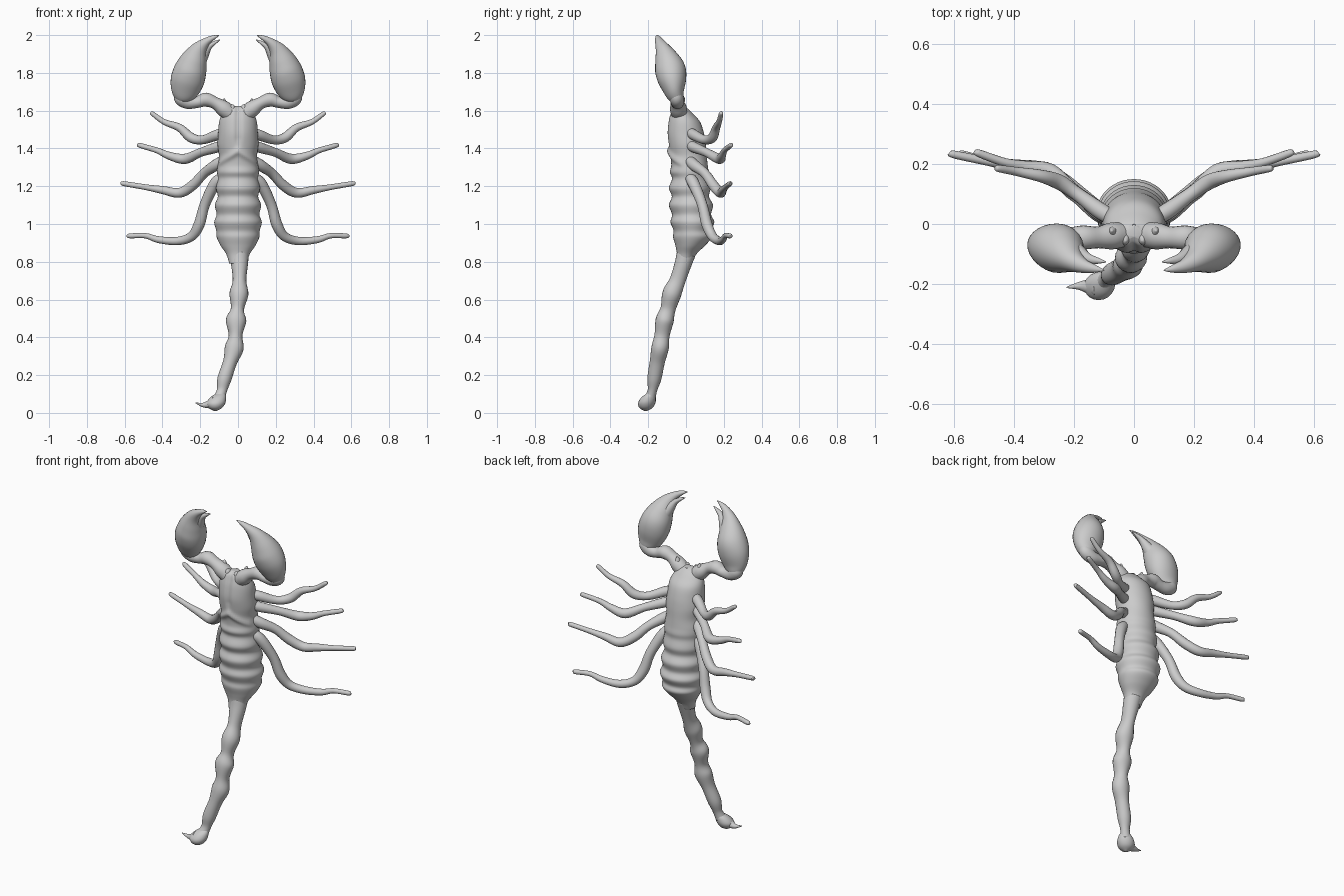
import bpy, bmesh, math
from mathutils import Vector


def catmull(rows, steps):
    """Smoothly interpolate rows of (x, y, z, radius a, radius b)."""
    out = []
    for i in range(len(rows) - 1):
        p0, p1, p2 = rows[max(i - 1, 0)], rows[i], rows[i + 1]
        p3 = rows[min(i + 2, len(rows) - 1)]
        for s in range(steps):
            t = s / steps
            out.append([0.5 * (2 * b + (c - a) * t + (2 * a - 5 * b + 4 * c - d) * t * t
                               + (3 * b - a - 3 * c + d) * t ** 3)
                        for a, b, c, d in zip(p0, p1, p2, p3)])
    out.append(list(rows[-1]))
    return out


def loft(name, rows, sides=20, steps=5, side=1, level=False, shape=None):
    """Elliptical tube along a path; side=-1 mirrors it; level keeps rings flat."""
    pts = catmull(rows, steps)
    pos = [Vector((p[0] * side, p[1], p[2])) for p in pts]
    bm = bmesh.new()
    rings = []
    for i, p in enumerate(pts):
        t = pos[min(i + 1, len(pos) - 1)] - pos[max(i - 1, 0)]
        if level:
            t = Vector((0, 0, -1))
        a = Vector((0, 1, 0)).cross(t).normalized()
        b = t.cross(a).normalized()
        ring = []
        for k in range(sides):
            ang = 2 * math.pi * k / sides
            co = (pos[i] + a * max(p[3], .002) * math.cos(ang)
                  + b * max(p[4], .002) * math.sin(ang))
            ring.append(bm.verts.new(shape(co) if shape else co))
        rings.append(ring)
    for r, q in zip(rings, rings[1:]):
        for k in range(sides):
            n = (k + 1) % sides
            bm.faces.new((r[k], r[n], q[n], q[k]))
    bm.faces.new(rings[0])
    bm.faces.new(rings[-1])
    bmesh.ops.recalc_face_normals(bm, faces=bm.faces)
    for f in bm.faces:
        f.smooth = True
    me = bpy.data.meshes.new(name)
    bm.to_mesh(me)
    bm.free()
    ob = bpy.data.objects.new(name, me)
    bpy.context.collection.objects.link(ob)
    return ob


# Body: (z, half width, front y, back y), alternating bulges and grooves
profile = [(1.625, .025, -.055, -.015), (1.61, .06, -.075, .01), (1.58, .085, -.086, .04),
           (1.54, .1, -.095, .075), (1.48, .105, -.1, .095), (1.42, .108, -.093, .105),
           (1.36, .101, -.083, .11), (1.31, .108, -.078, .115), (1.275, .111, -.085, .12),
           (1.24, .107, -.074, .118), (1.19, .116, -.09, .13), (1.145, .107, -.075, .122),
           (1.1, .122, -.09, .143), (1.05, .113, -.074, .133), (1.01, .126, -.082, .15),
           (.965, .115, -.066, .132), (.93, .113, -.068, .138), (.885, .092, -.056, .1),
           (.84, .062, -.048, .055), (.79, .046, -.052, .03)]


def carapace(co):
    # Median groove and V-shaped rear edge of the head shield
    if co.y < -.01:
        groove = .012 * math.exp(-(co.x / .014) ** 2) * min(max((co.z - 1.4) / .05, 0), 1)
        d = co.z - (1.385 - .6 * abs(co.x))
        co.y += groove - .013 * math.exp(-(d / .018) ** 2)
    return co


loft("body", [(0, (f + b) / 2, z, w, (b - f) / 2) for z, w, f, b in profile],
     sides=56, steps=6, level=True, shape=carapace)

# Tail: knobbly segments curving forward and to the left
loft("tail", [(.007, .0, .84, .05, .05), (.008, -.015, .79, .045, .045),
              (.008, -.045, .70, .036, .042), (.005, -.075, .63, .05, .05),
              (-.003, -.095, .55, .035, .04), (-.01, -.113, .49, .054, .048),
              (-.013, -.127, .41, .036, .04), (-.02, -.137, .345, .05, .046),
              (-.042, -.152, .27, .037, .04), (-.072, -.168, .18, .037, .037),
              (-.085, -.178, .12, .027, .025), (-.098, -.19, .08, .03, .03)], steps=6)

# Venom bulb and stinger
loft("venom_bulb", [(-.09, -.185, .105, .022, .02), (-.105, -.198, .082, .042, .038),
                    (-.117, -.208, .052, .05, .046), (-.12, -.212, .026, .035, .034),
                    (-.12, -.213, .009, .004, .004)], level=True)
loft("stinger", [(-.125, -.21, .052, .038, .036), (-.155, -.208, .045, .022, .024),
                 (-.185, -.207, .042, .012, .013), (-.225, -.212, .053, .002, .002)])

# Legs: (x, y, z, radius) from hip to foot
legs = [
    [(.07, .02, 1.485, .026), (.115, .045, 1.47, .028), (.19, .1, 1.445, .023),
     (.25, .14, 1.458, .026), (.31, .16, 1.51, .021), (.39, .175, 1.54, .015),
     (.45, .185, 1.582, .012), (.462, .187, 1.59, .008)],
    [(.07, .015, 1.42, .026), (.115, .045, 1.405, .028), (.2, .11, 1.378, .023),
     (.28, .175, 1.345, .027), (.36, .19, 1.36, .021), (.43, .205, 1.39, .015),
     (.515, .235, 1.415, .013), (.53, .243, 1.422, .008)],
    [(.07, .015, 1.34, .028), (.12, .045, 1.31, .03), (.18, .1, 1.268, .025),
     (.24, .145, 1.205, .027), (.31, .182, 1.165, .026), (.4, .195, 1.18, .021),
     (.49, .21, 1.195, .015), (.6, .232, 1.213, .013), (.617, .238, 1.215, .008)],
    [(.07, .015, 1.25, .028), (.12, .04, 1.215, .031), (.175, .085, 1.105, .027),
     (.205, .11, 1.0, .029), (.245, .14, .935, .025), (.32, .175, .91, .022),
     (.42, .195, .917, .018), (.49, .21, .938, .014), (.57, .232, .937, .013),
     (.585, .24, .937, .008)],
]

for side, label in ((1, "right"), (-1, "left")):
    for i, leg in enumerate(legs):
        loft(f"leg_{i + 1}_{label}", [(x, y, z, r, r) for x, y, z, r in leg],
             sides=16, side=side)
    # Claw arm
    loft(f"claw_arm_{label}", [(.03, -.035, 1.575, .04, .04), (.075, -.04, 1.61, .043, .045),
                               (.12, -.045, 1.64, .032, .036), (.17, -.045, 1.658, .037, .04),
                               (.215, -.045, 1.645, .03, .034), (.265, -.045, 1.645, .036, .035),
                               (.3, -.05, 1.668, .04, .036), (.315, -.055, 1.70, .025, .025)],
         side=side)
    # Pincer hand ending in the outer finger
    loft(f"claw_{label}", [(.295, -.045, 1.635, .012, .012), (.292, -.05, 1.66, .045, .036),
                           (.283, -.062, 1.70, .073, .053), (.268, -.073, 1.76, .089, .075),
                           (.25, -.084, 1.82, .085, .081), (.23, -.102, 1.875, .068, .064),
                           (.205, -.122, 1.925, .044, .04), (.17, -.14, 1.963, .023, .024),
                           (.13, -.15, 1.987, .012, .013), (.1, -.155, 1.998, .002, .002)],
         sides=28, side=side)
    # Inner finger
    loft(f"claw_finger_{label}", [(.215, -.09, 1.85, .045, .045), (.18, -.105, 1.90, .028, .03),
                                  (.153, -.117, 1.938, .016, .019), (.12, -.123, 1.962, .009, .01),
                                  (.095, -.127, 1.975, .002, .002)], side=side)
    # Small mouth pincers between the arms
    loft(f"mouth_pincer_{label}", [(.03, -.04, 1.57, .028, .03), (.032, -.048, 1.605, .024, .026),
                                   (.028, -.055, 1.625, .012, .014), (.026, -.057, 1.632, .002, .002)],
         sides=14, side=side)
    # Spur on the shoulder
    loft(f"shoulder_spur_{label}", [(.072, -.03, 1.61, .022, .022), (.073, -.025, 1.645, .014, .016),
                                    (.074, -.022, 1.665, .003, .003)], sides=12, side=side)
